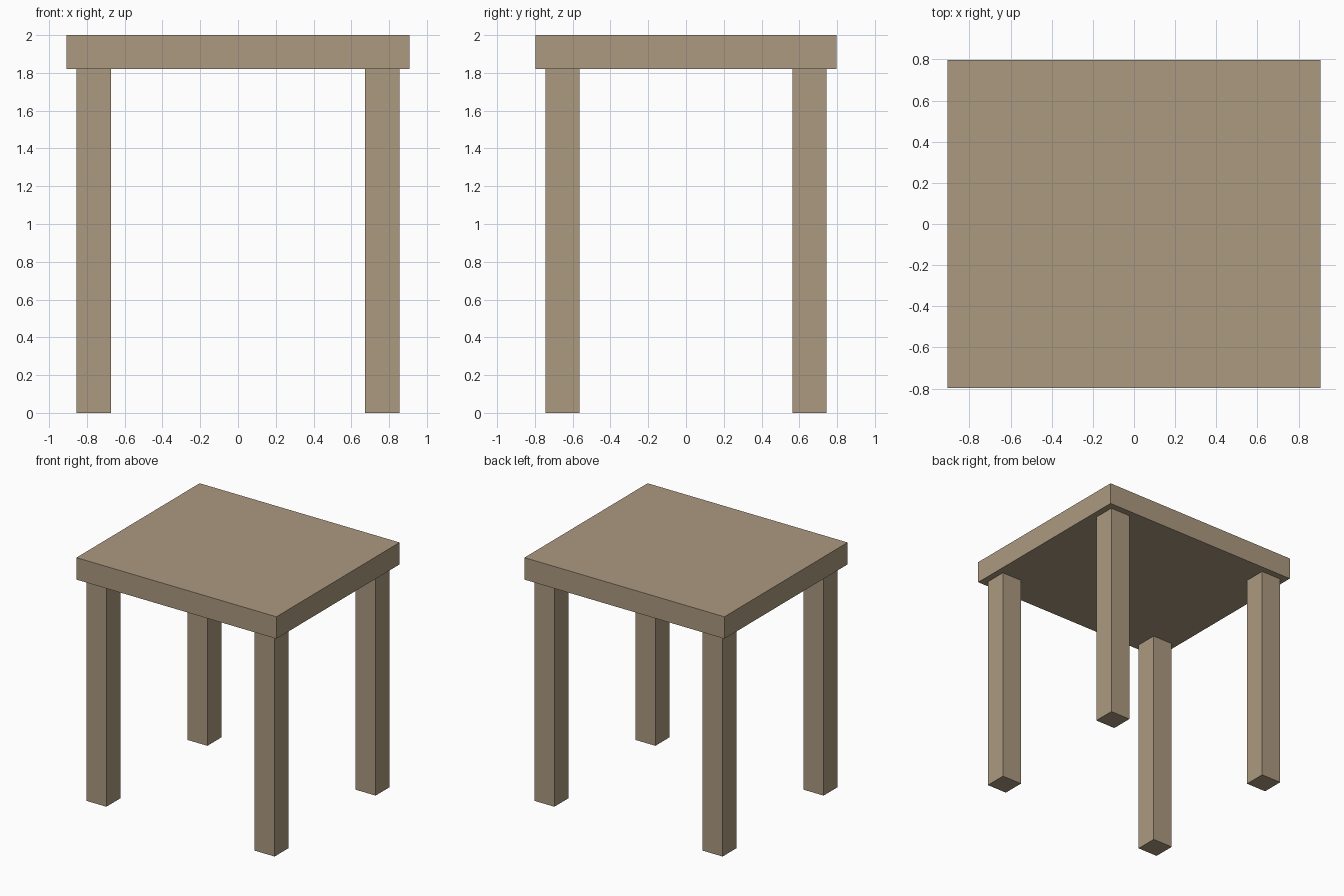
import bpy

if "Cube" in bpy.data.objects:
    bpy.data.objects.remove(bpy.data.objects["Cube"])

wood = bpy.data.materials.new("wood")
wood.diffuse_color = (0.41, 0.32, 0.215, 1)
wood.use_nodes = True
wood.node_tree.nodes["Principled BSDF"].inputs["Base Color"].default_value = wood.diffuse_color


def box(name, center, size):
    bpy.ops.mesh.primitive_cube_add(size=1, location=center)
    ob = bpy.context.object
    ob.name = name
    ob.scale = size
    bpy.ops.object.transform_apply(location=False, rotation=False, scale=True)
    ob.data.materials.append(wood)
    return ob


HEIGHT, THICK, LEG = 2.0, 0.18, 0.182
LEG_HEIGHT = HEIGHT - THICK

# Table top
box("table_top", (0, 0, HEIGHT - THICK / 2), (1.814, 1.596, THICK))

# Four legs, slightly inset from the top's edges
for x_name, sx in (("left", -1), ("right", 1)):
    for y_name, sy in (("front", -1), ("back", 1)):
        box(f"{y_name}_{x_name}_leg",
            (sx * 0.763, sy * 0.654, LEG_HEIGHT / 2), (LEG, LEG, LEG_HEIGHT))
